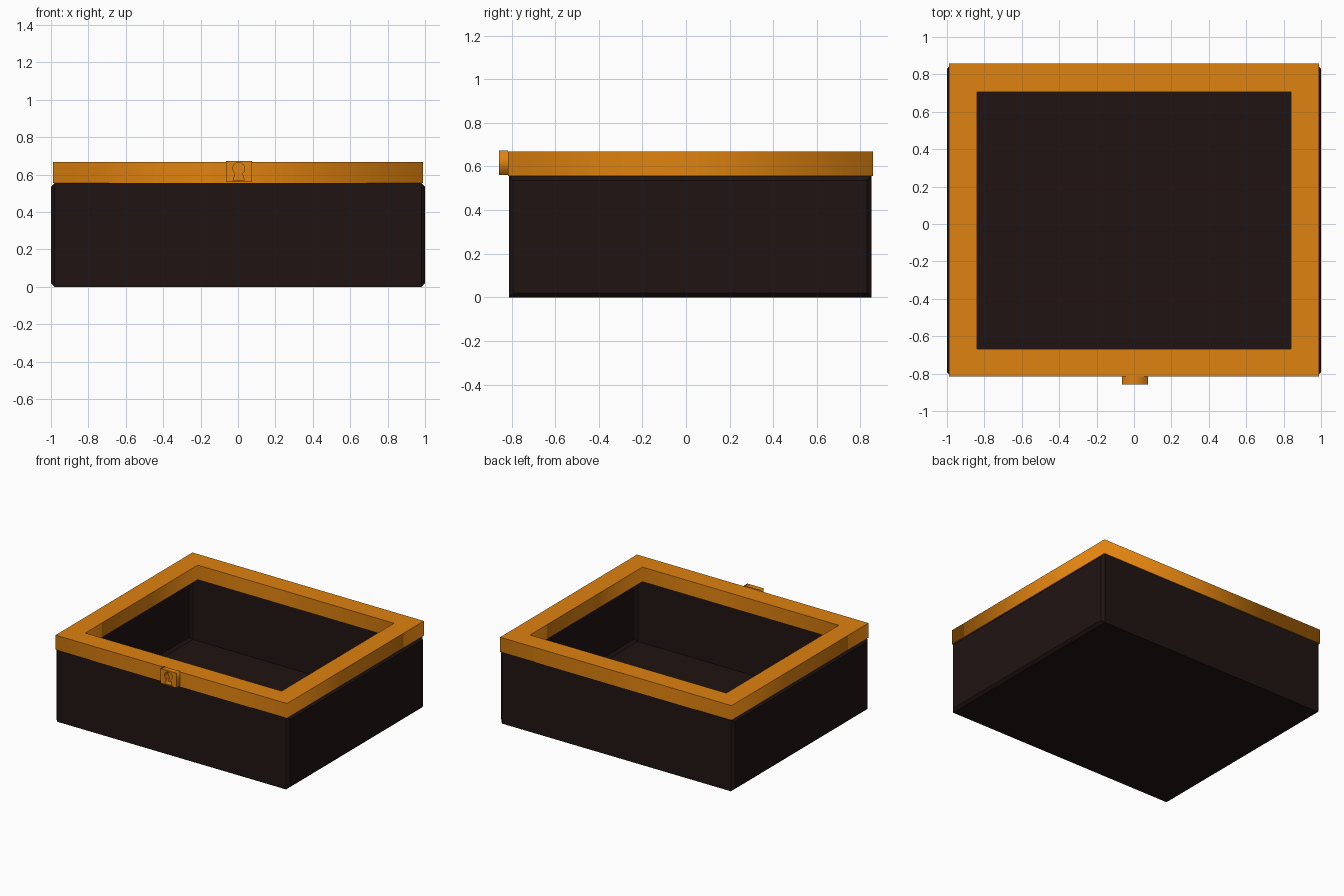
import bpy, bmesh, math

if "Cube" in bpy.data.objects:
    bpy.data.objects.remove(bpy.data.objects["Cube"])


def material(name, rgb):
    m = bpy.data.materials.new(name)
    m.diffuse_color = (*rgb, 1)
    m.use_nodes = True
    m.node_tree.nodes["Principled BSDF"].inputs["Base Color"].default_value = m.diffuse_color
    return m


dark = material("dark_wood", (0.0137, 0.007, 0.006))
gold = material("orange_trim", (0.74, 0.225, 0.005))


def box(bm, x0, x1, y0, y1, z0, z1):
    verts = bmesh.ops.create_cube(bm, size=1)["verts"]
    for v in verts:
        v.co.x = x1 if v.co.x > 0 else x0
        v.co.y = y1 if v.co.y > 0 else y0
        v.co.z = z1 if v.co.z > 0 else z0


def make(name, bm, mat):
    me = bpy.data.meshes.new(name)
    bm.normal_update()
    bm.to_mesh(me)
    bm.free()
    ob = bpy.data.objects.new(name, me)
    bpy.context.collection.objects.link(ob)
    me.materials.append(mat)
    return ob


def extruded_outline(name, outlines, thickness, mat):
    """Filled flat outlines (inner ones become holes), extruded both ways."""
    cu = bpy.data.curves.new(name, "CURVE")
    cu.dimensions = "2D"
    cu.fill_mode = "BOTH"
    cu.extrude = thickness / 2
    for pts in outlines:
        s = cu.splines.new("POLY")
        s.points.add(len(pts) - 1)
        for p, (a, b) in zip(s.points, pts):
            p.co = (a, b, 0, 1)
        s.use_cyclic_u = True
    ob = bpy.data.objects.new(name, cu)
    bpy.context.collection.objects.link(ob)
    cu.materials.append(mat)
    bpy.ops.object.select_all(action="DESELECT")
    ob.select_set(True)
    bpy.context.view_layer.objects.active = ob
    bpy.ops.object.convert(target="MESH")
    return bpy.context.object


def rect(x0, x1, y0, y1):
    return [(x0, y0), (x1, y0), (x1, y1), (x0, y1)]


# Open thin-walled body; both end panels bulge out with a chamfered border
bm = bmesh.new()
box(bm, -0.98, 0.98, -0.812, 0.85, 0, 0.556)
bm.normal_update()
ends = [f for f in bm.faces if abs(f.normal.x) > 0.9]
bmesh.ops.inset_individual(bm, faces=ends, thickness=0.028, depth=0.02)
bm.normal_update()
top = [f for f in bm.faces if f.normal.z > 0.9]
bmesh.ops.delete(bm, geom=top, context="FACES_ONLY")
make("box_body", bm, dark)

# Rim frame around the opening
rim = extruded_outline("rim", [rect(-0.99, 0.99, -0.815, 0.857),
                               rect(-0.84, 0.84, -0.667, 0.707)], 0.113, gold)
rim.location.z = 0.6115

# Lock plate with a keyhole cut through to the rim
cx, cz, r = 0.004, 0.632, 0.032
keyhole = []
for i in range(13):
    a = math.radians(-55 + 290 * i / 12)
    keyhole.append((cx + r * math.cos(a), cz + r * math.sin(a)))
keyhole += [(cx - 0.03, 0.568), (cx + 0.03, 0.568)]
plate = extruded_outline("lock_plate", [rect(-0.065, 0.075, 0.56, 0.673), keyhole],
                         0.042, gold)
plate.rotation_euler.x = math.pi / 2
plate.location.y = -0.836
